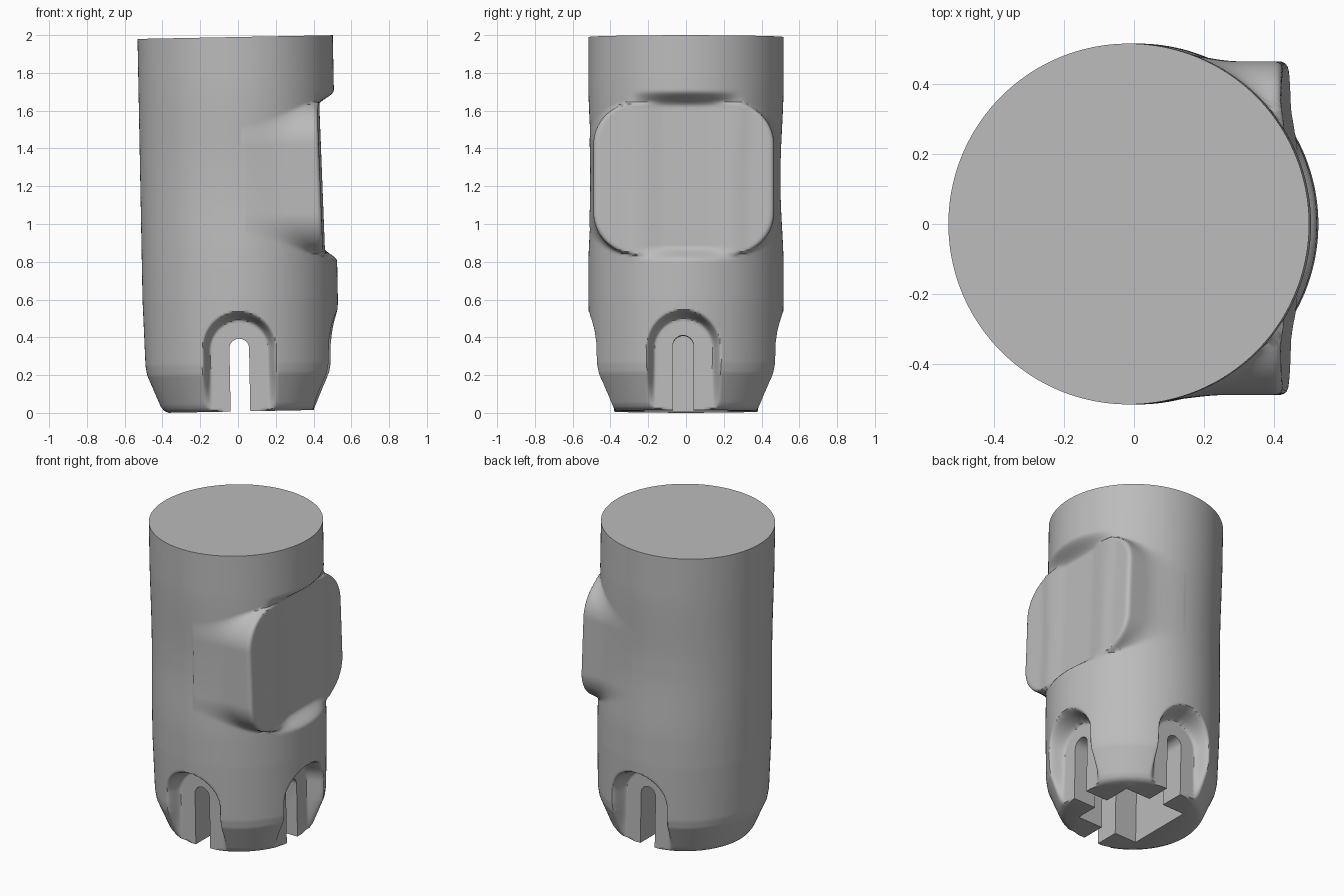
import bpy, bmesh
from math import sin, cos, pi, hypot, sqrt, radians
from mathutils import Matrix

cube = bpy.data.objects.get("Cube")
if cube:
    bpy.data.objects.remove(cube, do_unlink=True)

HEIGHT, SEGMENTS, ROWS = 1.982, 384, 180
PROFILE = [(0, .39), (.011, .415), (.035, .432), (.2, .50), (.25, .508), (.6, .517), (2, .517)]
NOTCHES = [((1, 0), -.013), ((0, 1), -.01), ((0, -1), -.01)]   # direction, sideways centre


def smooth(a, b, t):
    t = max(0, min(1, (t - a) / (b - a)))
    return t * t * (3 - 2 * t)


def smin(a, b, k):
    h = max(0, k - abs(a - b)) / k
    return min(a, b) - h * h * k / 4


def smax(a, b, k):
    return -smin(-a, -b, k)


def profile_radius(z):
    for (z0, r0), (z1, r1) in zip(PROFILE, PROFILE[1:]):
        if z <= z1:
            return r0 + (r1 - r0) * (z - z0) / (z1 - z0)


def pad_half_width(z):
    # rounded square outline of the side pad
    half_y, half_z, corner = .478, .40, .22
    over = abs(z - 1.225) - (half_z - corner)
    if over <= 0:
        return half_y
    if over >= corner:
        return 0
    return half_y - corner + sqrt(corner ** 2 - over ** 2)


def surface_point(angle, z):
    c, s = cos(angle), sin(angle)
    r = profile_radius(z)
    # slight waist beside the pad
    r *= 1 - .033 * s * s * smooth(.75, 1.2, z) * (1 - smooth(1.25, 1.75, z))
    # flat pad: shaved in the middle, standing out at its corners
    if c > .05:
        face = (.443 - .02 * (z - .85)) / c
        band = smooth(.785, .865, z) * (1 - smooth(1.605, 1.69, z))
        r += (smin(r, face, .02) - r) * band
        width = pad_half_width(z)
        if width > 0 and abs(s) > .05:
            pad = smin(face, (width - .012 * (1 if s > 0 else -1)) / abs(s), .04)
            if pad > r - .05:
                r = r + (smax(r, pad, .05) - r) * smooth(.25, .5, abs(s))
    x, y = r * c, r * s
    # arched recesses around the foot
    for (dx, dy), centre in NOTCHES:
        depth = x * dx + y * dy
        u = (y if dx else x) - centre
        if depth > .38 and z < .6:
            dist = hypot(u, max(0, z - .33)) - .155
            inside = 1 - smooth(-.005, .045, dist)
            move = (.38 - depth) * inside
            x, y = x + dx * move, y + dy * move
    return x, y, z


def new_object(name, bm):
    bmesh.ops.recalc_face_normals(bm, faces=bm.faces)
    mesh = bpy.data.meshes.new(name)
    bm.to_mesh(mesh)
    bm.free()
    obj = bpy.data.objects.new(name, mesh)
    bpy.context.collection.objects.link(obj)
    return obj


def extruded(name, outline, vector):
    bm = bmesh.new()
    face = bm.faces.new([bm.verts.new(p) for p in outline])
    result = bmesh.ops.extrude_face_region(bm, geom=[face])
    moved = [v for v in result["geom"] if isinstance(v, bmesh.types.BMVert)]
    bmesh.ops.translate(bm, verts=moved, vec=vector)
    return new_object(name, bm)


def arch(centre, half, top):
    pts = [(centre - half, -.1), (centre + half, -.1)]
    return pts + [(centre + half * cos(pi * i / 16), top - half + half * sin(pi * i / 16))
                  for i in range(17)]


# main body
bm = bmesh.new()
rings = []
for row in range(ROWS + 1):
    z = HEIGHT * row / ROWS
    rings.append([bm.verts.new(surface_point(2 * pi * i / SEGMENTS, z)) for i in range(SEGMENTS)])
for low, high in zip(rings, rings[1:]):
    for i in range(SEGMENTS):
        j = (i + 1) % SEGMENTS
        bm.faces.new((low[i], low[j], high[j], high[i]))
bm.faces.new(rings[0][::-1])
bm.faces.new(rings[-1])
body = new_object("socket_body", bm)

# square socket and narrow arched slots
a = .22
cutters = [
    extruded("socket_cutter", [(-a, -a, -.1), (a, -a, -.1), (a, a, -.1), (-a, a, -.1)], (0, 0, .6)),
    extruded("through_slot_cutter", [(u, -.7, z) for u, z in arch(-.01, .052, .385)], (0, 1.4, 0)),
    extruded("side_slot_cutter", [(0, u, z) for u, z in arch(-.015, .055, .395)], (.7, 0, 0)),
]
bpy.context.view_layer.objects.active = body
for cutter in cutters:
    cutter.hide_render = True
    mod = body.modifiers.new(cutter.name, 'BOOLEAN')
    mod.operation, mod.solver, mod.object = 'DIFFERENCE', 'EXACT', cutter
    bpy.ops.object.modifier_apply(modifier=mod.name)
    bpy.data.objects.remove(cutter, do_unlink=True)

# slight lean of the whole part
body.data.transform(Matrix.Translation((.023, 0, .008)) @ Matrix.Rotation(radians(-1.1), 4, 'Y'))

# colour and shading
grey = bpy.data.materials.new("plain grey")
grey.use_nodes = True
colour = (.5, .5, .5, 1)
grey.diffuse_color = colour
grey.node_tree.nodes["Principled BSDF"].inputs["Base Color"].default_value = colour
body.data.materials.clear()
body.data.materials.append(grey)
bpy.ops.object.select_all(action='DESELECT')
body.select_set(True)
bpy.ops.object.shade_smooth_by_angle(angle=radians(45))
